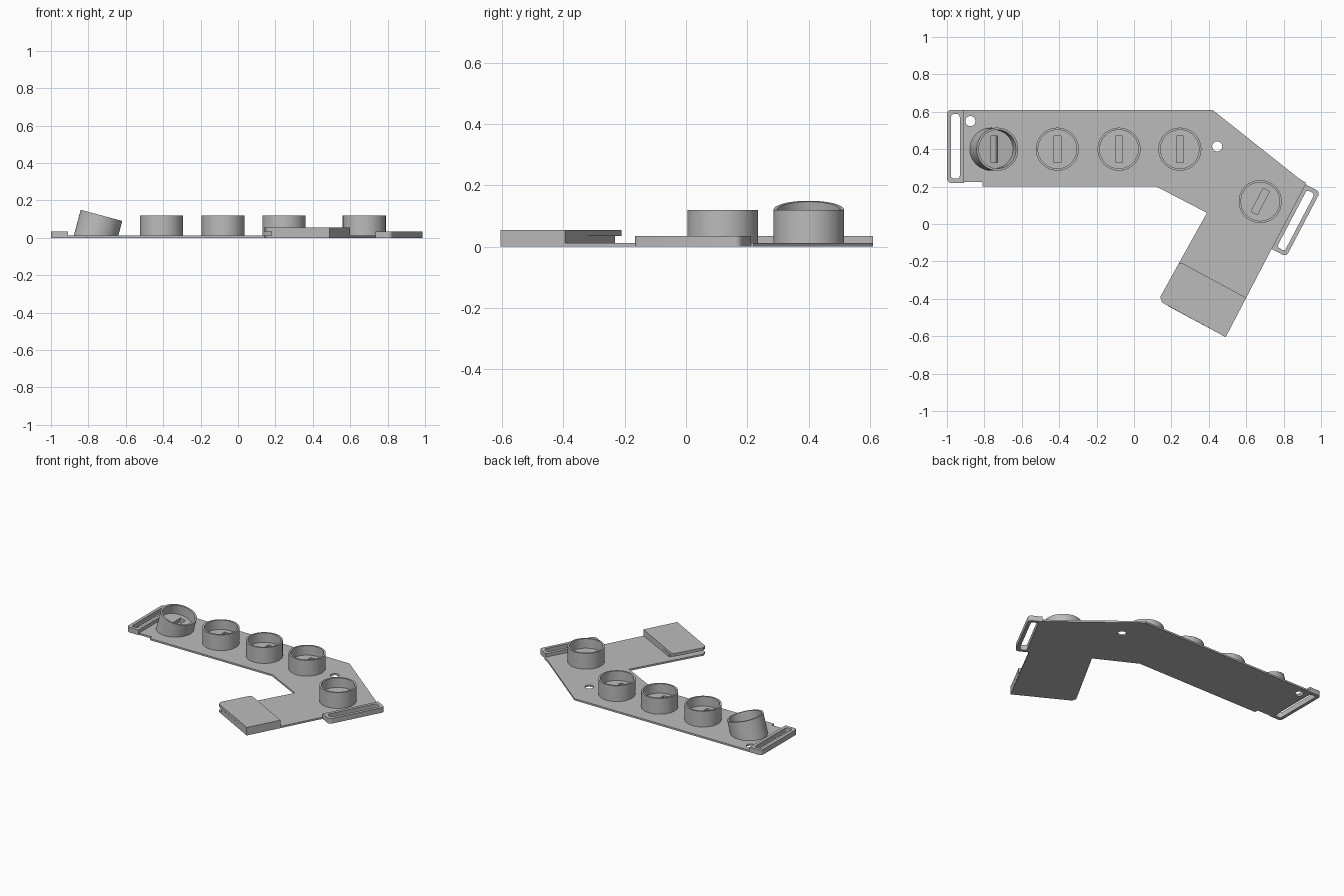
import bpy, bmesh, math
from mathutils import Matrix, Vector

cube = bpy.data.objects.get("Cube")
if cube:
    bpy.data.objects.remove(cube, do_unlink=True)

grey = bpy.data.materials.new("light grey plastic")
grey.use_nodes = True
colour = (0.5, 0.5, 0.5, 1)
grey.diffuse_color = colour
grey.node_tree.nodes["Principled BSDF"].inputs["Base Color"].default_value = colour

PLATE = 0.012
ARM_ANGLE = math.radians(-27.7)


def place(x, y, z=0.0, turn=0.0, tilt=0.0):
    return (Matrix.Translation((x, y, z)) @ Matrix.Rotation(turn, 4, 'Z')
            @ Matrix.Rotation(tilt, 4, 'Y'))


def make(name, bm):
    bmesh.ops.recalc_face_normals(bm, faces=bm.faces)
    mesh = bpy.data.meshes.new(name)
    bm.to_mesh(mesh)
    bm.free()
    mesh.materials.append(grey)
    obj = bpy.data.objects.new(name, mesh)
    bpy.context.collection.objects.link(obj)
    return obj


def prism(name, outline, z0, z1):
    bm = bmesh.new()
    face = bm.faces.new([bm.verts.new((x, y, z0)) for x, y in outline])
    top = bmesh.ops.extrude_face_region(bm, geom=[face])["geom"]
    verts = [v for v in top if isinstance(v, bmesh.types.BMVert)]
    bmesh.ops.translate(bm, verts=verts, vec=(0, 0, z1 - z0))
    return make(name, bm)


def box(name, size, matrix, radius=0.0, sides=(-1, 1)):
    """Box with its upright edges rounded on the chosen x sides."""
    bm = bmesh.new()
    bmesh.ops.create_cube(bm, size=1)
    bmesh.ops.scale(bm, vec=size, verts=bm.verts)
    if radius:
        edges = [e for e in bm.edges
                 if abs(e.verts[0].co.z - e.verts[1].co.z) > 1e-5
                 and any(e.verts[0].co.x * s > 0 for s in sides)]
        bmesh.ops.bevel(bm, geom=edges, offset=radius, segments=5,
                        profile=0.5, affect='EDGES')
    bm.transform(matrix)
    return make(name, bm)


def cylinder(name, radius, z0, z1, matrix, segments=64):
    bm = bmesh.new()
    bmesh.ops.create_cone(bm, cap_ends=True, segments=segments, radius1=radius,
                          radius2=radius, depth=z1 - z0)
    bm.transform(matrix @ Matrix.Translation((0, 0, (z0 + z1) / 2)))
    return make(name, bm)


def cut(obj, *cutters):
    """Subtract the cutters for good, then remove them."""
    for cutter in cutters:
        mod = obj.modifiers.new("cut", 'BOOLEAN')
        mod.operation = 'DIFFERENCE'
        mod.solver = 'EXACT'
        mod.object = cutter
    graph = bpy.context.evaluated_depsgraph_get()
    mesh = bpy.data.meshes.new_from_object(obj.evaluated_get(graph))
    obj.modifiers.clear()
    obj.data = mesh
    for cutter in cutters:
        bpy.data.objects.remove(cutter, do_unlink=True)


def smooth(obj):
    bpy.ops.object.select_all(action='DESELECT')
    obj.select_set(True)
    bpy.context.view_layer.objects.active = obj
    bpy.ops.object.shade_smooth_by_angle(angle=math.radians(30))


# Bent base plate with two pin holes
base = prism("base_plate", [
    (-0.91, 0.61), (0.42, 0.61), (0.88, 0.245), (0.92, 0.22), (0.49, -0.605),
    (0.15, -0.42), (0.14, -0.39), (0.39, 0.06), (0.12, 0.20), (-0.81, 0.20),
    (-0.81, 0.225), (-0.91, 0.225)], 0, PLATE)
cut(base, *[cylinder("pin_hole", 0.027, -0.05, 0.05, place(x, y), 32)
            for x, y in [(-0.875, 0.55), (0.445, 0.415)]])
smooth(base)

# Strap loops at both ends
for name, x, y, turn, side in [("strap_loop_right", -0.955, 0.415, 0, -1),
                               ("strap_loop_left", 0.865, 0.019, ARM_ANGLE, 1)]:
    frame = place(x, y, 0.0175, turn)
    loop = box(name, (0.09, 0.39, 0.035), frame, 0.022, (side,))
    cut(loop, box("loop_slot", (0.047, 0.345, 0.1), frame, 0.015))
    smooth(loop)

# Stepped end block: narrower core below, slab above
prism("end_block_core", [(0.60, -0.395), (0.49, -0.605), (0.18, -0.438),
                         (0.29, -0.232)], PLATE, 0.035)
prism("end_block_slab", [(0.60, -0.395), (0.49, -0.605), (0.15, -0.42),
                         (0.14, -0.39), (0.24, -0.21), (0.26, -0.21)], 0.035, 0.055)

# Round cups with a raised floor and a recessed slot
cups = [(-0.73, 0.40, 0, math.radians(15)), (-0.41, 0.40, 0, 0),
        (-0.08, 0.40, 0, 0), (0.245, 0.40, 0, 0), (0.675, 0.12, ARM_ANGLE, 0)]
for i, (x, y, turn, tilt) in enumerate(cups):
    frame = place(x, y, 0.12, turn, tilt)
    cup = cylinder(f"cup_{i + 1}", 0.115, -0.2 if tilt else PLATE - 0.12, 0, frame)
    cut(cup, cylinder("cup_bore", 0.103, -0.065, 0.1, frame),
        box("cup_slot", (0.037, 0.14, 0.1), frame @ Matrix.Translation((0, 0, -0.045))))
    if tilt:
        # Trim the leaning cup flush with the plate
        bm = bmesh.new()
        bm.from_mesh(cup.data)
        bmesh.ops.bisect_plane(bm, geom=bm.verts[:] + bm.edges[:] + bm.faces[:],
                               plane_co=Vector((0, 0, PLATE / 2)),
                               plane_no=Vector((0, 0, 1)), clear_inner=True)
        bmesh.ops.holes_fill(bm, edges=[e for e in bm.edges if e.is_boundary])
        bm.to_mesh(cup.data)
        bm.free()
    smooth(cup)
